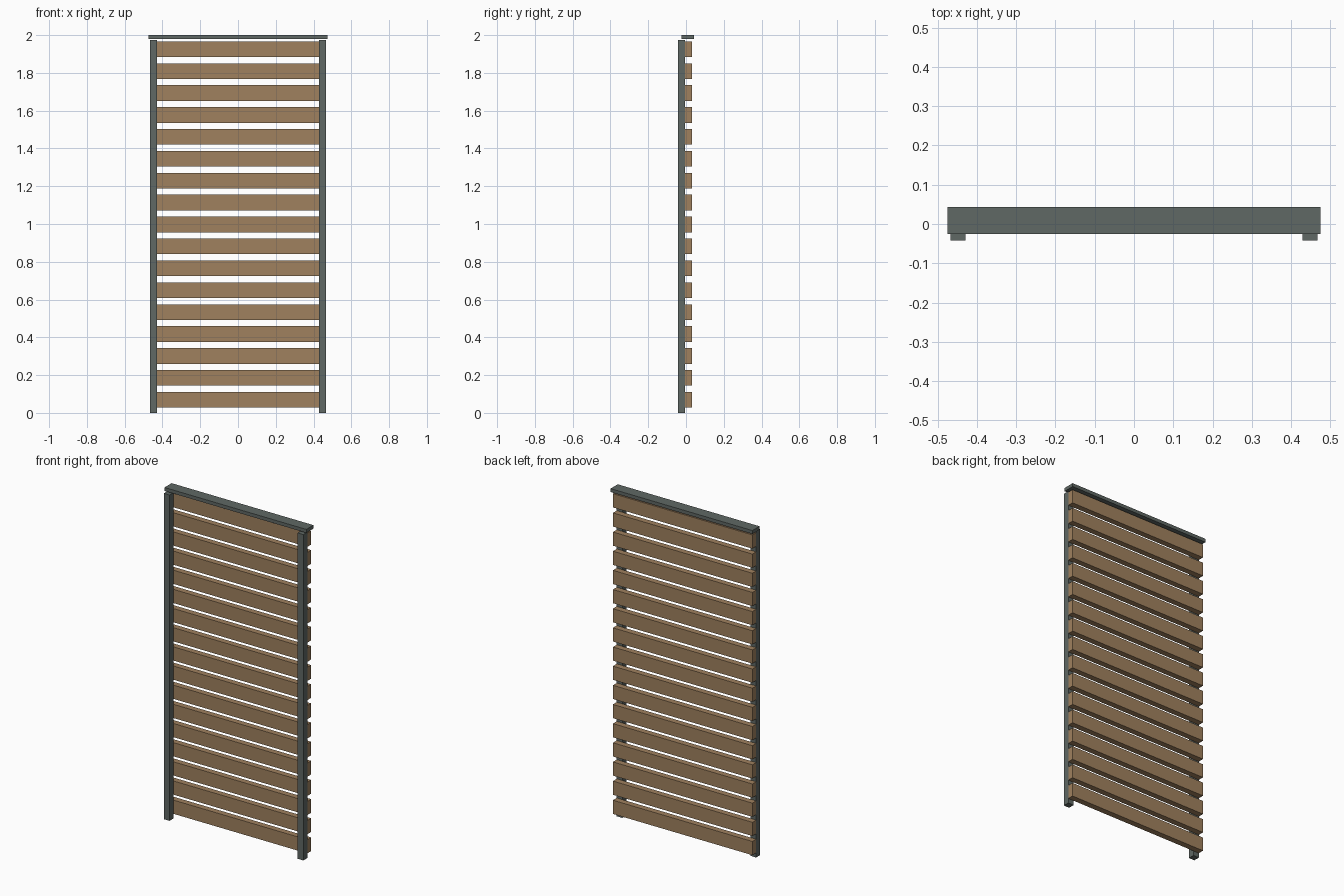
import bpy

cube = bpy.data.objects.get("Cube")
if cube:
    bpy.data.objects.remove(cube, do_unlink=True)


def material(name, colour):
    mat = bpy.data.materials.new(name)
    mat.use_nodes = True
    mat.diffuse_color = colour
    mat.node_tree.nodes["Principled BSDF"].inputs["Base Color"].default_value = colour
    return mat


def box(name, low, high, mat):
    bpy.ops.mesh.primitive_cube_add(size=1)
    obj = bpy.context.object
    obj.name = name
    obj.location = [(a + b) / 2 for a, b in zip(low, high)]
    obj.scale = [b - a for a, b in zip(low, high)]
    bpy.ops.object.transform_apply(location=True, rotation=False, scale=True)
    obj.data.materials.append(mat)
    return obj


metal = material("grey green metal", (0.115, 0.138, 0.128, 1))
timber = material("brown timber", (0.35, 0.22, 0.113, 1))

HALF_WIDTH = 0.467
POST_BACK = -0.004

# Upright posts at the front
for side, x in (("right", -HALF_WIDTH), ("left", HALF_WIDTH - 0.038)):
    box(side + "_post", (x, -0.042, 0), (x + 0.038, POST_BACK, 1.973), metal)

# Horizontal slats fixed behind the posts
SLATS, PITCH, HEIGHT, FIRST = 17, 0.116, 0.083, 0.028
for i in range(SLATS):
    z = FIRST + i * PITCH
    box(f"slat_{i + 1}", (-HALF_WIDTH, POST_BACK, z),
        (HALF_WIDTH, 0.032, z + HEIGHT), timber)

# Capping rail
box("top_rail", (-0.475, -0.025, 1.979), (0.475, 0.043, 2), metal)
